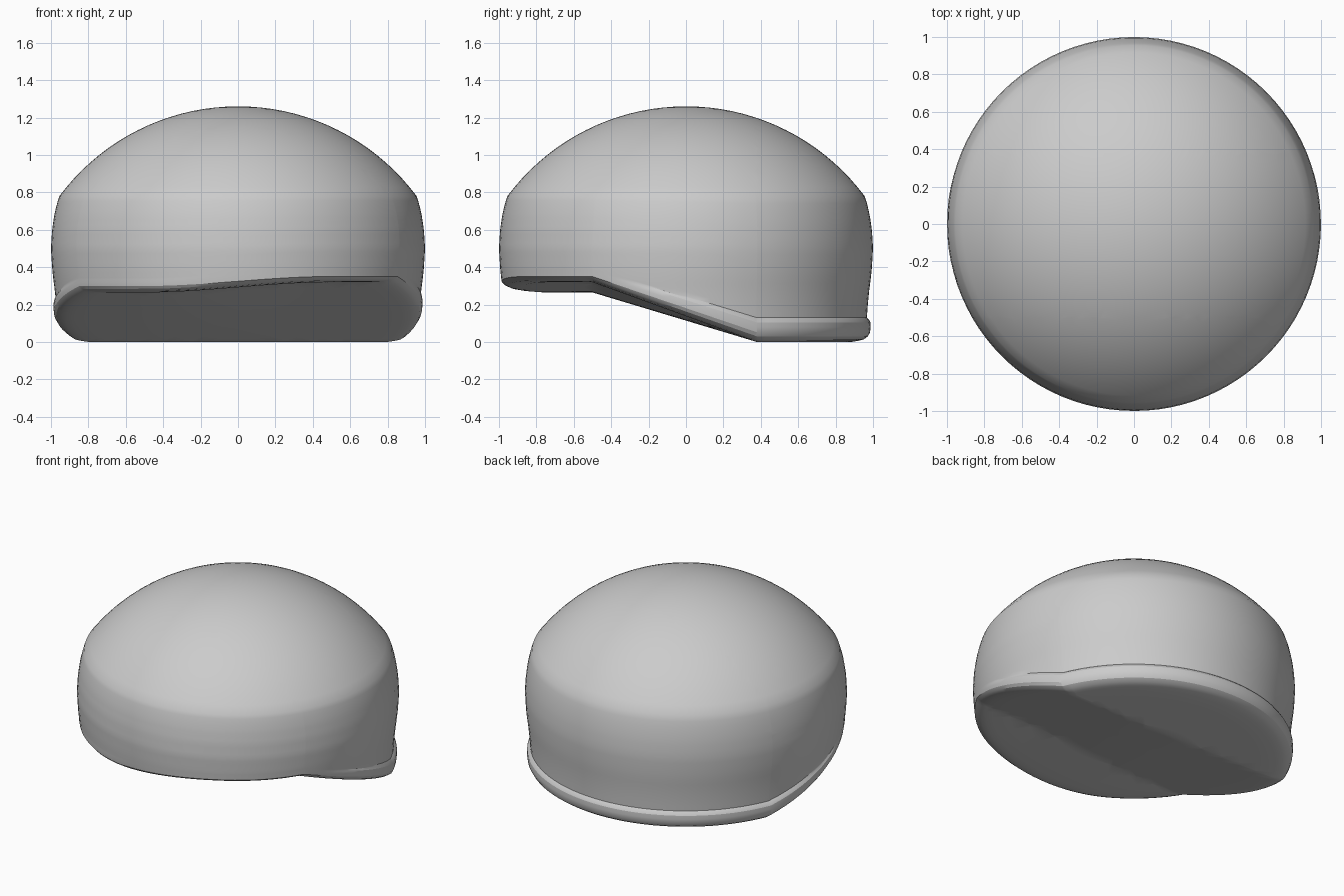
import bpy, bmesh, math

if "Cube" in bpy.data.objects:
    bpy.data.objects.remove(bpy.data.objects["Cube"])

SEG = 96
FRONT_Y, BACK_Y, SHOULDER = -0.5, 0.38, 0.78


def interp(table, z):
    for (z0, r0), (z1, r1) in zip(table, table[1:]):
        if z <= z1:
            t = max(0.0, (z - z0) / (z1 - z0))
            return r0 + (r1 - r0) * t
    return table[-1][1]


# Barrel wall radius by height
WALL = [(0.0, 0.962), (0.13, 0.967), (0.2, 0.972), (0.28, 0.98), (0.34, 0.988), (0.4, 0.994),
        (0.5, 1.0), (0.6, 0.994), (0.68, 0.982), (0.74, 0.968), (0.78, 0.955)]
# Rolled lip, bottom edge upward (radius, height)
LIP = [(0.88, 0.0), (0.92, 0.006), (0.95, 0.014), (0.972, 0.03), (0.984, 0.052),
       (0.987, 0.08), (0.986, 0.105), (0.978, 0.12), (0.968, 0.13)]


def base_height(x, y):
    """Underside: raised front shelf, ramp, low back shelf; front is lower on the left."""
    t = min(1, max(0, x + 0.5))
    front = 0.265 + 0.055 * t * t * (3 - 2 * t)
    return front * min(1, max(0, (BACK_Y - y) / (BACK_Y - FRONT_Y)))


# Profile: underside, lip, wall, spherical dome
profile = [(r / 100, 0.0) for r in range(11, 88, 11)] + LIP
profile += [(interp(WALL, z), z) for z in [0.16 + 0.62 * i / 16 for i in range(17)]]
R = 1.19
a0 = math.asin(0.955 / R)
dome = [(R * math.sin(a0 * (1 - i / 18)), 1.26 - R + R * math.cos(a0 * (1 - i / 18)))
        for i in range(1, 18)]
profile += dome

bm = bmesh.new()
rings = [[bm.verts.new((r * math.cos(2 * math.pi * i / SEG), r * math.sin(2 * math.pi * i / SEG), z))
          for i in range(SEG)] for r, z in profile]
bottom, top = bm.verts.new((0, 0, 0)), bm.verts.new((0, 0, 1.26))
for i in range(SEG):
    j = (i + 1) % SEG
    bm.faces.new((bottom, rings[0][j], rings[0][i]))
    bm.faces.new((top, rings[-1][i], rings[-1][j]))
    for a, b in zip(rings, rings[1:]):
        bm.faces.new((a[i], a[j], b[j], b[i]))

# Crease lines across the underside
for y in (FRONT_Y, BACK_Y):
    bmesh.ops.bisect_plane(bm, geom=bm.verts[:] + bm.edges[:] + bm.faces[:],
                           plane_co=(0, y, 0), plane_no=(0, 1, 0), dist=1e-5)

# Raise the lower part to follow the stepped underside
for v in bm.verts:
    z = v.co.z
    if z >= SHOULDER - 1e-4:
        continue
    r = math.hypot(v.co.x, v.co.y)
    new_z = z + base_height(v.co.x, v.co.y) * (SHOULDER - z) / SHOULDER
    if z > 0.05:
        wall = interp(WALL, new_z)
        new_r = wall if z > 0.125 else max(r, wall)
        v.co.x *= new_r / r
        v.co.y *= new_r / r
    v.co.z = new_z

bmesh.ops.recalc_face_normals(bm, faces=bm.faces[:])
mesh = bpy.data.meshes.new("domed_cap")
bm.to_mesh(mesh)
bm.free()
cap = bpy.data.objects.new("domed_cap", mesh)
bpy.context.collection.objects.link(cap)
bpy.context.view_layer.objects.active = cap
cap.select_set(True)
bpy.ops.object.shade_smooth_by_angle(angle=math.radians(24))
